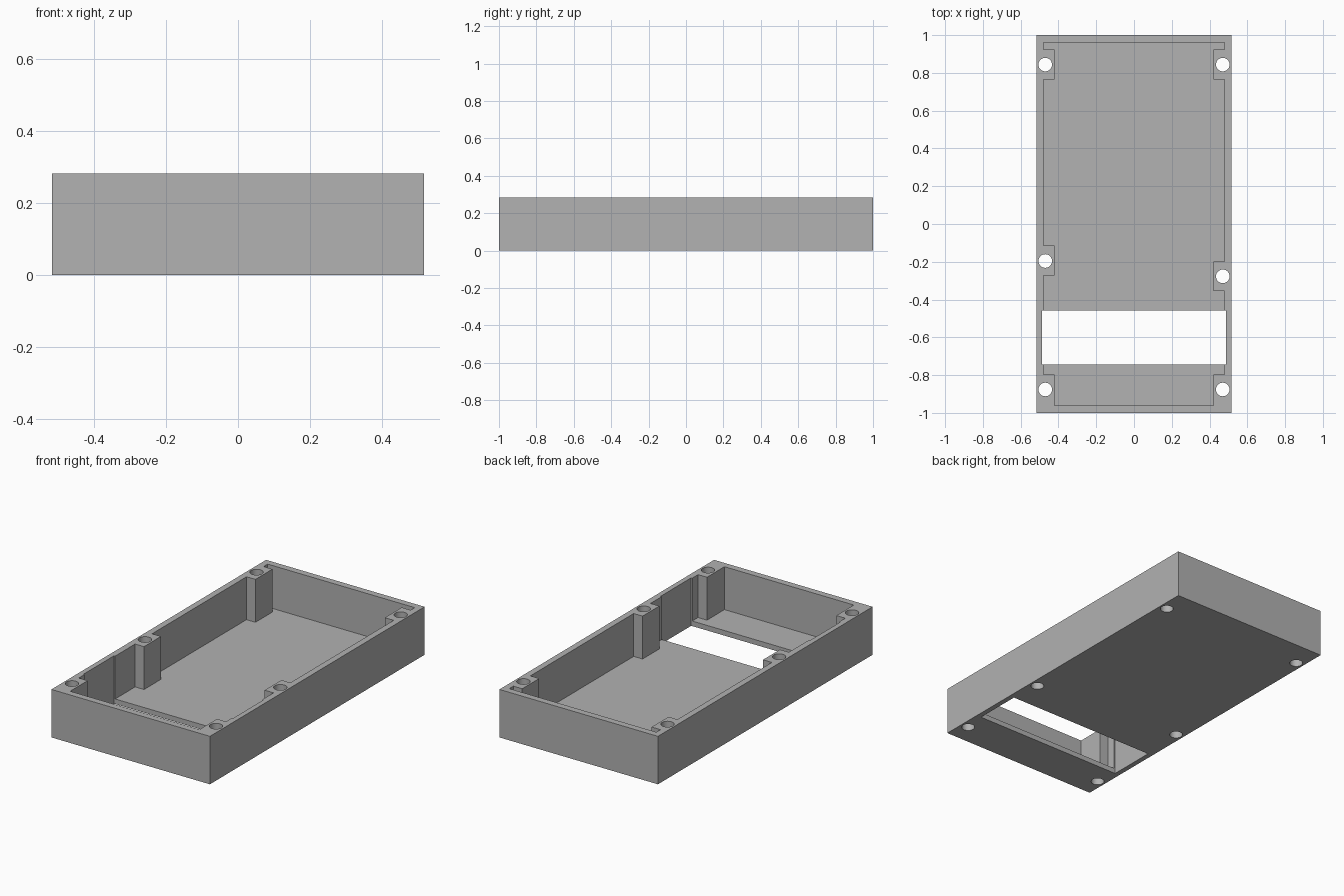
import bpy, bmesh, math

if "Cube" in bpy.data.objects:
    bpy.data.objects.remove(bpy.data.objects["Cube"])

W, L, H = 0.517, 1.0, 0.283       # half width, half length, height
FLOOR = 0.03
IN_X, IN_Y, POST_X = 0.48, 0.961, 0.422
HOLE_X, HOLE_R = 0.47, 0.036

grey = bpy.data.materials.new("case_grey")
grey.diffuse_color = (0.445, 0.445, 0.445, 1)
grey.use_nodes = True
grey.node_tree.nodes["Principled BSDF"].inputs["Base Color"].default_value = grey.diffuse_color


def prism(name, points, z0, z1):
    """Extrude a counter-clockwise outline from z0 to z1."""
    bm = bmesh.new()
    face = bm.faces.new([bm.verts.new((x, y, z0)) for x, y in points])
    ext = bmesh.ops.extrude_face_region(bm, geom=[face])["geom"]
    bmesh.ops.translate(bm, vec=(0, 0, z1 - z0),
                        verts=[v for v in ext if isinstance(v, bmesh.types.BMVert)])
    bmesh.ops.recalc_face_normals(bm, faces=bm.faces)
    mesh = bpy.data.meshes.new(name)
    bm.to_mesh(mesh)
    bm.free()
    mesh.materials.append(grey)
    obj = bpy.data.objects.new(name, mesh)
    bpy.context.collection.objects.link(obj)
    return obj


def rect(x0, y0, x1, y1):
    return [(x0, y0), (x1, y0), (x1, y1), (x0, y1)]


def circle(cx, cy, r, n=32):
    return [(cx + r * math.cos(2 * math.pi * i / n),
             cy + r * math.sin(2 * math.pi * i / n)) for i in range(n)]


def side(sign, mid):
    """Cavity side from bottom to top, stepping in around each screw post."""
    a, b = sign * IN_X, sign * POST_X
    pts = [(b, -IN_Y), (b, -0.798), (a, -0.798)]
    for y0, y1 in (mid, (0.765, 0.923)):
        pts += [(a, y0), (b, y0), (b, y1), (a, y1)]
    return pts + [(a, IN_Y)]


# outer case block
case = prism("case_tray", rect(-W, -L, W, L), 0, H)

# cavity with screw posts left standing, and the window through the floor
cavity = side(1, (-0.354, -0.198)) + side(-1, (-0.273, -0.115))[::-1]
cutters = [prism("cavity_cutter", cavity, FLOOR, H + 0.1),
           prism("window_cutter", rect(-0.487, -0.744, 0.487, -0.459), -0.1, H + 0.1)]

# screw holes through every post
for x, y in [(-HOLE_X, 0.844), (HOLE_X, 0.844), (-HOLE_X, -0.196),
             (HOLE_X, -0.277), (-HOLE_X, -0.876), (HOLE_X, -0.876)]:
    cutters.append(prism("screw_hole_cutter", circle(x, y, HOLE_R), -0.1, H + 0.1))

# cut everything out of the block
for c in cutters:
    c.hide_render = True
    mod = case.modifiers.new(c.name, "BOOLEAN")
    mod.operation, mod.solver, mod.object = "DIFFERENCE", "EXACT", c
bpy.context.view_layer.update()
cut = bpy.data.meshes.new_from_object(
    case.evaluated_get(bpy.context.evaluated_depsgraph_get()))
case.modifiers.clear()
case.data = cut
for c in cutters:
    bpy.data.objects.remove(c)

# smooth hole walls, sharp edges elsewhere
bpy.context.view_layer.objects.active = case
case.select_set(True)
bpy.ops.object.shade_smooth_by_angle(angle=math.radians(30))
